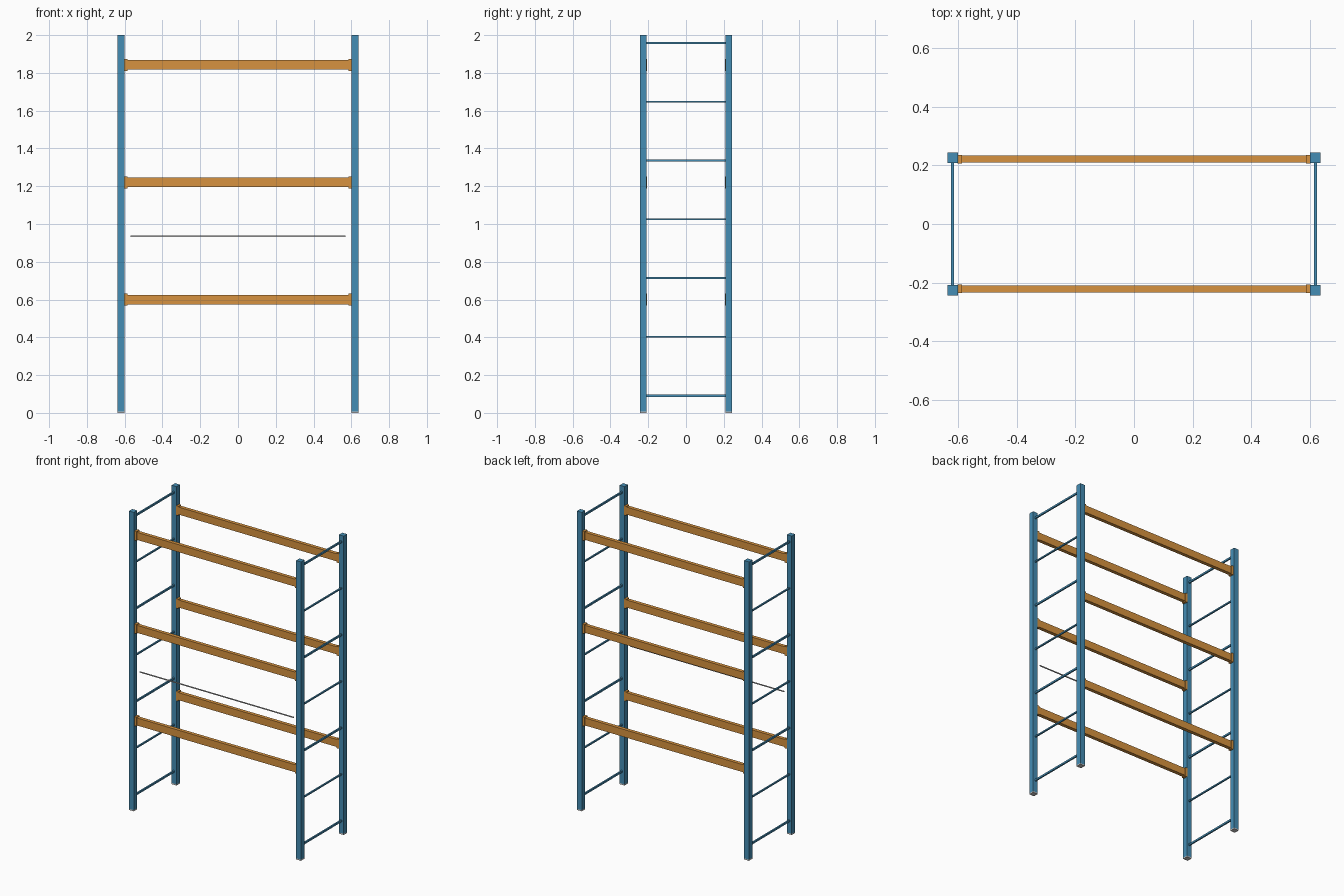
import bpy

if "Cube" in bpy.data.objects:
    bpy.data.objects.remove(bpy.data.objects["Cube"])


def material(name, rgb):
    m = bpy.data.materials.new(name)
    m.diffuse_color = (*rgb, 1)
    m.use_nodes = True
    m.node_tree.nodes["Principled BSDF"].inputs["Base Color"].default_value = m.diffuse_color
    return m


BLUE = material("blue_paint", (0.06, 0.27, 0.46))
ORANGE = material("orange_paint", (0.68, 0.29, 0.05))


def box(name, center, size, mat=None):
    bpy.ops.mesh.primitive_cube_add(size=1, location=center)
    ob = bpy.context.object
    ob.name = name
    ob.scale = size
    bpy.ops.object.transform_apply(location=False, rotation=False, scale=True)
    if mat:
        ob.data.materials.append(mat)
    return ob


PX, PY, POST = 0.619, 0.226, 0.036   # post centres and width
FOOT = 0.008
BEAM_Y = 0.221
BEAM_LEVELS = (0.60, 1.22, 1.842)
sides = (("left", -1), ("right", 1))
depths = (("front", -1), ("back", 1))

# Upright posts on grey foot plates
for sn, sx in sides:
    for dn, sy in depths:
        box(f"{dn}_{sn}_post", (sx * PX, sy * PY, (2 + FOOT) / 2),
            (POST, POST, 2 - FOOT), BLUE)
        box(f"{dn}_{sn}_foot", (sx * PX, sy * PY, FOOT / 2), (POST, POST, FOOT))

# Ladder rungs joining the front and back posts
for sn, sx in sides:
    for i in range(7):
        height = 0.012 if i % 2 == 0 else 0.009
        box(f"{sn}_rung_{i + 1}", (sx * PX, 0, 0.091 + i * 0.3113),
            (0.010, 2 * PY - POST, height), BLUE)

# Load beams with a slightly larger connector plate at each end
for dn, sy in depths:
    for i, z in enumerate(BEAM_LEVELS):
        box(f"{dn}_beam_{i + 1}", (0, sy * BEAM_Y, z), (1.202, 0.024, 0.050), ORANGE)
        for sn, sx in sides:
            box(f"{dn}_{sn}_connector_{i + 1}", (sx * 0.594, sy * BEAM_Y, z),
                (0.016, 0.030, 0.062), ORANGE)

# Thin grey rod across the front
box("front_rod", (0, -0.226, 0.935), (1.14, 0.006, 0.006))
